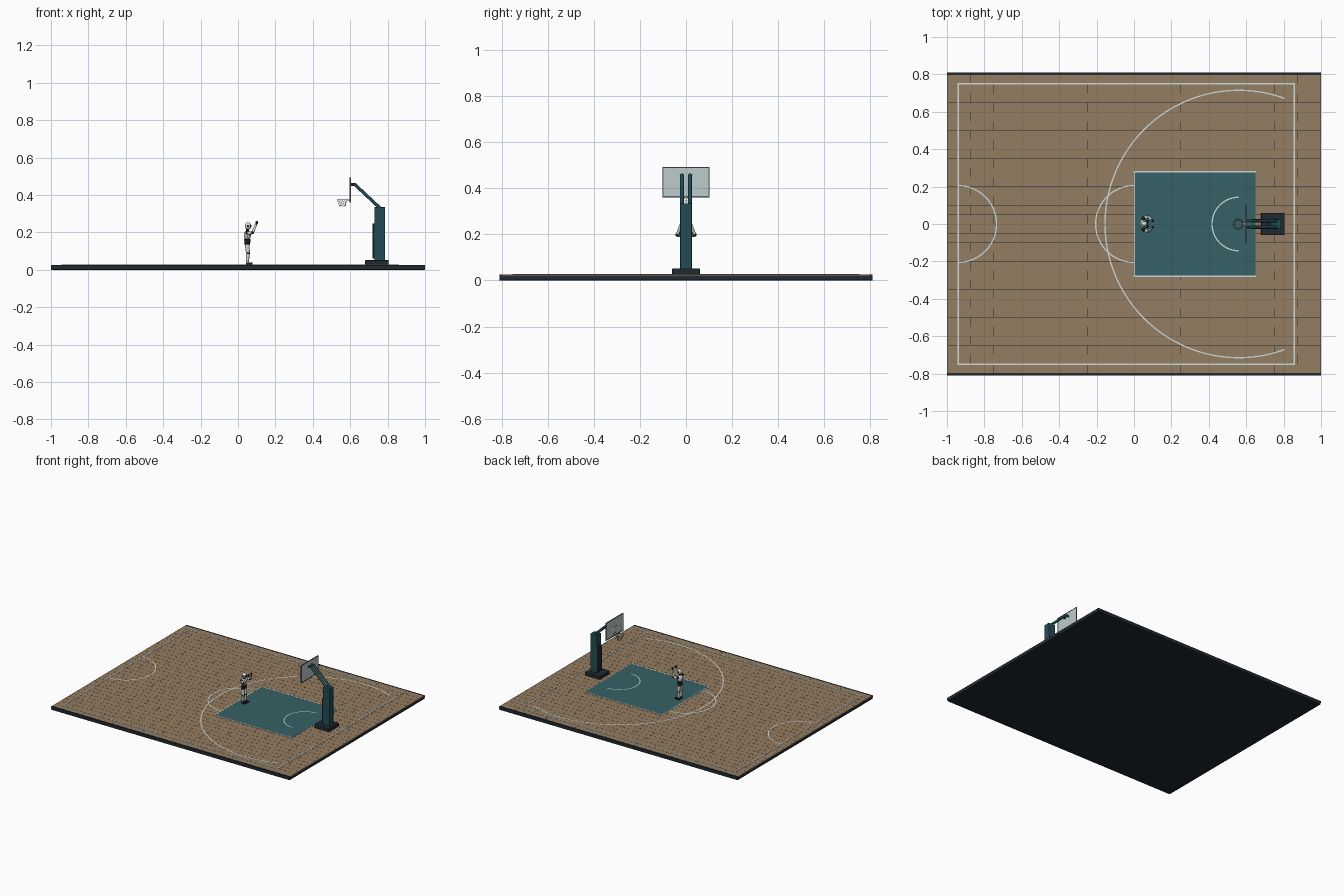
import bpy, bmesh, math
from mathutils import Vector

if "Cube" in bpy.data.objects:
    bpy.data.objects.remove(bpy.data.objects["Cube"])


def material(name, r, g, b):
    m = bpy.data.materials.new(name)
    lin = [((c / 255 + 0.055) / 1.055) ** 2.4 for c in (r, g, b)]
    m.diffuse_color = (*lin, 1)
    m.use_nodes = True
    m.node_tree.nodes["Principled BSDF"].inputs["Base Color"].default_value = m.diffuse_color
    return m


BROWN = material("wood brown", 148, 125, 98)
DARK = material("dark slate", 32, 41, 48)
TEAL = material("court teal", 53, 97, 101)
POST = material("stand teal", 35, 75, 84)
LINE = material("line white", 205, 218, 218)
GLASS = material("board glass", 190, 204, 203)
FRAME = material("frame grey", 84, 100, 104)
RIM = material("rim tan", 165, 150, 138)
WHITE = material("figure white", 215, 220, 218)
BLACK = material("figure black", 26, 30, 32)


def finish(name, bm, mat, smooth=False):
    bmesh.ops.recalc_face_normals(bm, faces=bm.faces)
    me = bpy.data.meshes.new(name)
    bm.to_mesh(me)
    bm.free()
    me.materials.append(mat)
    ob = bpy.data.objects.new(name, me)
    bpy.context.collection.objects.link(ob)
    if smooth:
        bpy.context.view_layer.objects.active = ob
        ob.select_set(True)
        bpy.ops.object.shade_smooth_by_angle()
        ob.select_set(False)
    return ob


def add_box(bm, lo, hi):
    vs = bmesh.ops.create_cube(bm, size=1)["verts"]
    for v in vs:
        v.co = Vector([(a + b) / 2 + c * (b - a) for a, b, c in zip(lo, hi, v.co)])


def box(name, lo, hi, mat, bevel=0):
    bm = bmesh.new()
    add_box(bm, lo, hi)
    ob = finish(name, bm, mat)
    if bevel:
        m = ob.modifiers.new("bevel", "BEVEL")
        m.width, m.segments = bevel, 2
    return ob


def limb(name, a, b, r1, r2, mat, sides=12):
    a, b = Vector(a), Vector(b)
    bm = bmesh.new()
    bmesh.ops.create_cone(bm, cap_ends=True, segments=sides, radius1=r1, radius2=r2, depth=(b - a).length)
    ob = finish(name, bm, mat, True)
    ob.location = (a + b) / 2
    ob.rotation_euler = (b - a).to_track_quat("Z", "Y").to_euler()
    return ob


def ball(name, c, r, mat):
    bm = bmesh.new()
    bmesh.ops.create_uvsphere(bm, u_segments=12, v_segments=8, radius=1)
    for v in bm.verts:
        v.co = Vector(c) + Vector([p * s for p, s in zip(v.co, r)])
    return finish(name, bm, mat, True)


def arc(name, cx, radius, start, end, z=0.0278, width=0.007, steps=64):
    # flat painted ribbon along a circle arc
    bm = bmesh.new()
    prev = None
    for i in range(steps + 1):
        t = math.radians(start + (end - start) * i / steps)
        pair = [bm.verts.new((cx + r * math.cos(t), r * math.sin(t), z))
                for r in (radius - width / 2, radius + width / 2)]
        if prev:
            bm.faces.new((prev[0], prev[1], pair[1], pair[0]))
        prev = pair
    return finish(name, bm, LINE)


def tube(name, paths, r, mat, cyclic=False):
    cu = bpy.data.curves.new(name, "CURVE")
    cu.dimensions, cu.bevel_depth, cu.bevel_resolution = "3D", r, 1
    for pts in paths:
        s = cu.splines.new("POLY")
        s.points.add(len(pts) - 1)
        for p, q in zip(s.points, pts):
            p.co = (*q, 1)
        s.use_cyclic_u = cyclic
    cu.materials.append(mat)
    ob = bpy.data.objects.new(name, cu)
    bpy.context.collection.objects.link(ob)


# court slab with edge rails
box("court_base", (-1, -0.81, 0), (1, 0.81, 0.022), DARK, 0.004)
for s in (-1, 1):
    y0, y1 = sorted((s * 0.798, s * 0.81))
    box("edge_rail", (-1, y0, 0.012), (1, y1, 0.026), DARK)

# staggered floor planks with hairline gaps
bm = bmesh.new()
rows, gap = 32, 0.0005
for r in range(rows):
    y = -0.798 + r * 1.596 / rows
    cuts = [-1] + [-1 + 0.25 * k + (0.125 if r % 2 else 0) for k in range(0 if r % 2 else 1, 8)] + [1]
    for x0, x1 in zip(cuts, cuts[1:]):
        add_box(bm, (x0 + gap, y + gap, 0.0215), (x1 - gap, y + 1.596 / rows - gap, 0.026))
finish("floor_planks", bm, BROWN)

# painted key and court lines
box("key_area", (0, -0.28, 0.0255), (0.65, 0.28, 0.027), TEAL)
W, Z0, Z1 = 0.0035, 0.0258, 0.0278
for name, x0, y0, x1, y1 in (
        ("left_line", -0.94, -0.75, -0.94, 0.75), ("right_line", 0.857, -0.75, 0.857, 0.75),
        ("back_line", -0.94, 0.75, 0.857, 0.75), ("front_line", -0.94, -0.75, 0.857, -0.75),
        ("free_throw_line", 0.003, -0.28, 0.003, 0.28),
        ("key_line_back", 0, 0.28, 0.65, 0.28), ("key_line_front", 0, -0.28, 0.65, -0.28)):
    box(name, (x0 - W, y0 - W, Z0), (x1 + W, y1 + W, Z1), LINE)
arc("three_point_arc", 0.56, 0.715, 70, 290)
arc("free_throw_arc", 0, 0.205, 90, 270)
arc("centre_arc", -0.94, 0.205, -90, 90)
arc("restricted_arc", 0.56, 0.143, 90, 270)

# hoop stand
box("stand_foot", (0.68, -0.06, 0.026), (0.805, 0.06, 0.052), DARK, 0.003)
box("stand_post", (0.73, -0.025, 0.05), (0.786, 0.025, 0.335), POST, 0.002)
box("post_pad", (0.72, -0.023, 0.06), (0.732, 0.023, 0.248), DARK, 0.002)
for s in (-1, 1):
    y = s * 0.017
    limb("stand_arm", (0.765, y, 0.325), (0.625, y, 0.456), 0.0085, 0.0085, POST)
    limb("arm_tip", (0.63, y, 0.456), (0.603, y, 0.456), 0.0075, 0.0075, POST)
    ball("arm_joint", (0.626, y, 0.456), (0.0085,) * 3, POST)

# backboard, frame and target square
box("backboard", (0.5985, -0.098, 0.364), (0.6025, 0.098, 0.49), GLASS)
for name, lo, hi in (("frame_bottom", (-0.101, 0.359), (0.101, 0.366)),
                     ("frame_top", (-0.101, 0.489), (0.101, 0.493)),
                     ("frame_left", (-0.102, 0.359), (-0.098, 0.493)),
                     ("frame_right", (0.098, 0.359), (0.102, 0.493))):
    box(name, (0.597, *lo), (0.604, *hi), FRAME)
tube("target_square", [[(0.598, y, z) for y, z in
     ((-0.03, 0.385), (0.03, 0.385), (0.03, 0.43), (-0.03, 0.43))]], 0.001, LINE, True)


# rim and net
def ring(r, z, n=24):
    return [(0.557 + r * math.cos(2 * math.pi * i / n), r * math.sin(2 * math.pi * i / n), z) for i in range(n)]


tube("rim", [ring(0.027, 0.375)], 0.002, RIM, True)
box("rim_bracket", (0.582, -0.009, 0.37), (0.6, 0.009, 0.377), RIM)
levels = [ring(0.027, 0.374), ring(0.023, 0.362), ring(0.019, 0.35), ring(0.016, 0.338)]
tube("net", [[levels[k][(i + d * k) % 24] for k in range(4)]
             for i in range(0, 24, 2) for d in (-1, 1)], 0.0007, LINE)

# player figure facing the hoop, built in mirrored halves
for s in (-1, 1):
    box("shoe", (0.042, s * 0.014 - 0.008, 0.027), (0.078, s * 0.014 + 0.008, 0.04), BLACK, 0.003)
    limb("shin", (0.05, s * 0.014, 0.042), (0.053, s * 0.014, 0.084), 0.0075, 0.01, WHITE)
    ball("knee", (0.055, s * 0.014, 0.088), (0.0095, 0.0095, 0.009), BLACK)
    limb("thigh", (0.053, s * 0.014, 0.092), (0.049, s * 0.013, 0.135), 0.0105, 0.0135, WHITE)
    ball("shoulder", (0.05, s * 0.03, 0.2), (0.011, 0.01, 0.011), BLACK)
    limb("upper_arm", (0.052, s * 0.032, 0.197), (0.073, s * 0.038, 0.198), 0.009, 0.008, WHITE)
    ball("elbow", (0.077, s * 0.037, 0.199), (0.0085,) * 3, BLACK)
    limb("forearm", (0.08, s * 0.036, 0.203), (0.096, s * 0.022, 0.242), 0.007, 0.006, WHITE)
    ball("hand", (0.1, s * 0.018, 0.251), (0.007, 0.007, 0.011), BLACK)
ball("hips", (0.049, 0, 0.14), (0.016, 0.025, 0.013), BLACK)
limb("waist", (0.05, 0, 0.145), (0.05, 0, 0.165), 0.016, 0.017, BLACK)
ball("chest", (0.05, 0, 0.185), (0.019, 0.027, 0.026), WHITE)
limb("neck", (0.05, 0, 0.205), (0.052, 0, 0.22), 0.008, 0.008, BLACK)
ball("head", (0.054, 0, 0.234), (0.017, 0.015, 0.02), WHITE)
ball("visor", (0.061, 0, 0.235), (0.0125, 0.0125, 0.01), BLACK)
for s in (-1, 1):
    ball("ear", (0.053, s * 0.015, 0.234), (0.006, 0.003, 0.006), BLACK)
